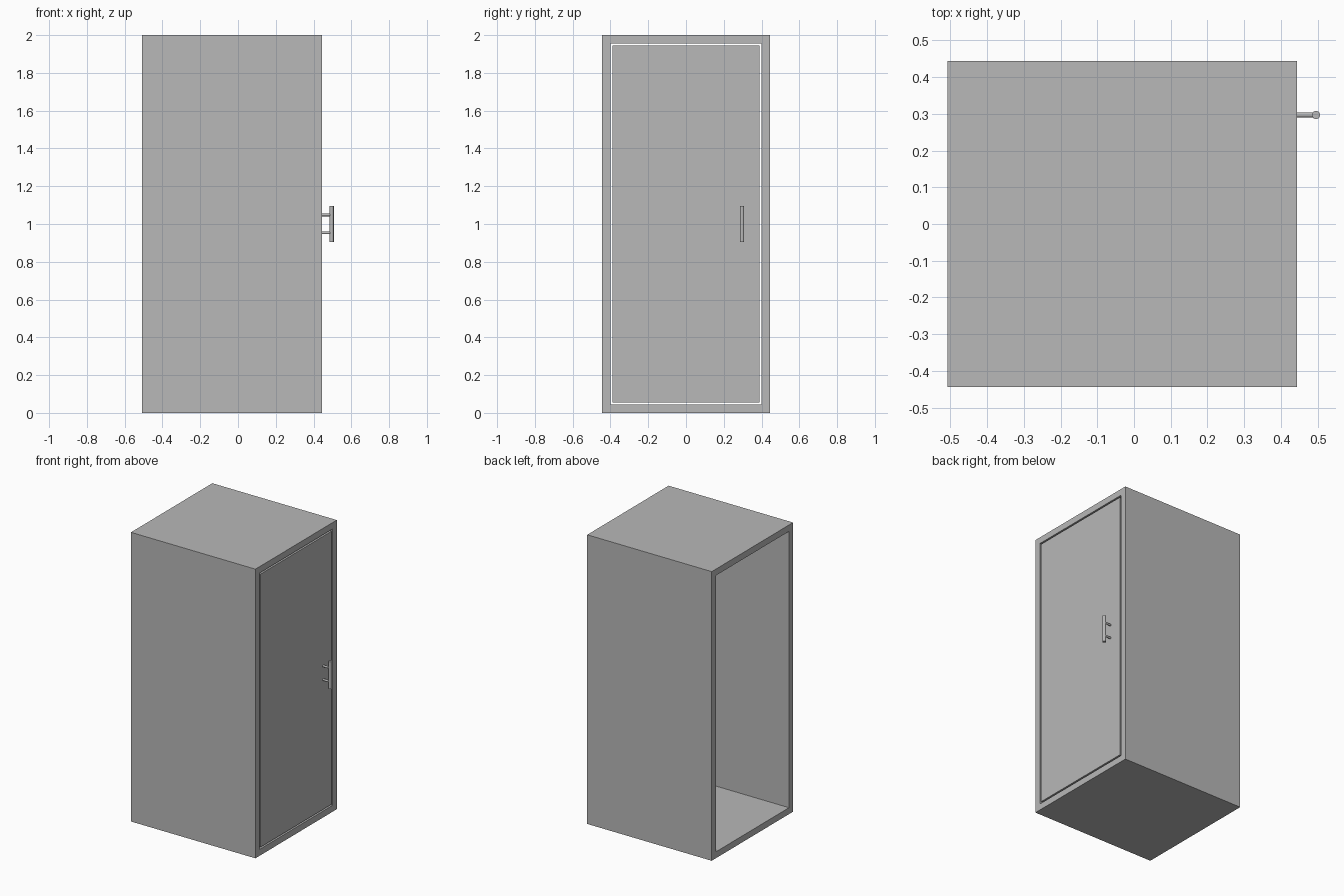
import bpy, bmesh, math
from mathutils import Matrix, Vector

if "Cube" in bpy.data.objects:
    bpy.data.objects.remove(bpy.data.objects["Cube"])

grey = bpy.data.materials.new("plain grey")
grey.use_nodes = True
colour = (0.48, 0.48, 0.48, 1)
grey.diffuse_color = colour
grey.node_tree.nodes["Principled BSDF"].inputs["Base Color"].default_value = colour

HALF, WALL, GAP, HEIGHT = 0.4445, 0.0445, 0.011, 2.0
BACK, FACE = -0.508, 0.4445          # open end and door end along x


def finish(name, bm):
    bmesh.ops.recalc_face_normals(bm, faces=bm.faces)
    mesh = bpy.data.meshes.new(name)
    bm.to_mesh(mesh)
    bm.free()
    mesh.materials.append(grey)
    ob = bpy.data.objects.new(name, mesh)
    bpy.context.collection.objects.link(ob)
    return ob


def rectangle(bm, x, inset):
    """Ring of corners in the yz plane, inset from the outer shell."""
    y, low, high = HALF - inset, inset, HEIGHT - inset
    return [bm.verts.new((x, *c)) for c in ((-y, low), (y, low), (y, high), (-y, high))]


def bridge(bm, a, b):
    for i in range(4):
        j = (i + 1) % 4
        bm.faces.new((a[i], a[j], b[j], b[i]))


def rod(name, start, end, radius):
    start, end = Vector(start), Vector(end)
    axis = end - start
    turn = axis.to_track_quat('Z', 'Y').to_matrix().to_4x4()
    bm = bmesh.new()
    bmesh.ops.create_cone(bm, cap_ends=True, segments=32, radius1=radius, radius2=radius,
                          depth=axis.length,
                          matrix=Matrix.Translation((start + end) / 2) @ turn)
    ob = finish(name, bm)
    bpy.ops.object.select_all(action='DESELECT')
    ob.select_set(True)
    bpy.context.view_layer.objects.active = ob
    bpy.ops.object.shade_smooth_by_angle(angle=math.radians(40))


# Hollow cabin, open through both ends
bm = bmesh.new()
rings = [rectangle(bm, x, inset) for x, inset in
         ((BACK, 0), (FACE, 0), (FACE, WALL), (BACK, WALL))]
for i in range(4):
    bridge(bm, rings[i], rings[(i + 1) % 4])
finish("cabin_shell", bm)

# Door panel, flush with the frame and separated by a narrow gap
bm = bmesh.new()
inner, outer = (rectangle(bm, x, WALL + GAP) for x in (FACE - WALL, FACE))
bridge(bm, inner, outer)
bm.faces.new(inner)
bm.faces.new(outer)
finish("door", bm)

# Pull handle: upright bar on two posts
HX, HY = 0.496, 0.297
rod("handle_bar", (HX, HY, 0.906), (HX, HY, 1.095), 0.011)
for name, z in (("lower_handle_post", 0.953), ("upper_handle_post", 1.048)):
    rod(name, (FACE - 0.01, HY, z), (HX, HY, z), 0.007)
